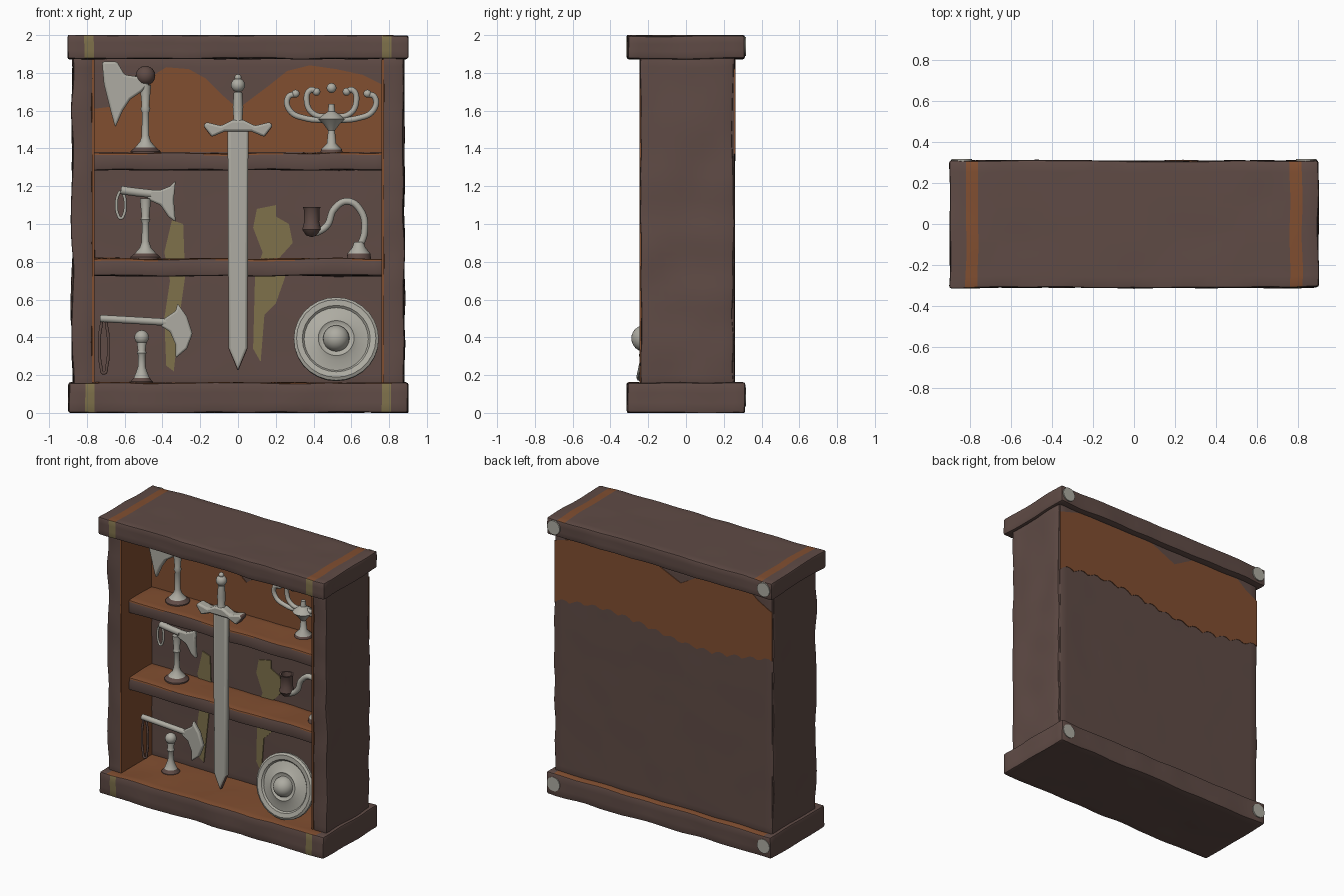
import bpy, bmesh
from math import sin, cos, pi, radians
from mathutils import Vector, Matrix, noise

if "Cube" in bpy.data.objects:
    bpy.data.objects.remove(bpy.data.objects["Cube"])


def material(name, *rgb):
    m = bpy.data.materials.new(name)
    m.use_nodes = True
    m.diffuse_color = (*rgb, 1)
    m.node_tree.nodes["Principled BSDF"].inputs["Base Color"].default_value = (*rgb, 1)
    return m


MATS = [material("dark wood", .115, .07, .06), material("orange wood", .22, .077, .03),
        material("grey metal", .42, .41, .36), material("olive stain", .21, .165, .07)]
WOOD, ORANGE, METAL, OLIVE = range(4)
CM = .01


def finish(bm, name, mat=WOOD, rule=None, bevel=0):
    bmesh.ops.recalc_face_normals(bm, faces=bm.faces)
    bm.normal_update()
    for f in bm.faces:
        f.material_index = rule(f.calc_center_median(), f.normal) if rule else mat
    mesh = bpy.data.meshes.new(name)
    bm.to_mesh(mesh)
    bm.free()
    for m in MATS:
        mesh.materials.append(m)
    ob = bpy.data.objects.new(name, mesh)
    bpy.context.collection.objects.link(ob)
    bpy.ops.object.select_all(action='DESELECT')
    ob.select_set(True)
    bpy.context.view_layer.objects.active = ob
    if bevel:
        mod = ob.modifiers.new("soft edges", 'BEVEL')
        mod.width, mod.segments = bevel, 2
    bpy.ops.object.shade_smooth_by_angle(angle=radians(40))
    return ob


def board(name, lo, hi, rule=None, cuts=(), rough=.008):
    """Worn plank: bevelled box, sliced finely, then pushed about by noise."""
    lo, hi = Vector(lo), Vector(hi)
    bm = bmesh.new()
    bmesh.ops.create_cube(bm, size=1)
    for v in bm.verts:
        v.co = (lo + hi) / 2 + v.co * (hi - lo)
    bmesh.ops.bevel(bm, geom=bm.edges[:], offset=.012, segments=2, profile=.5, affect='EDGES')
    for axis in range(3):
        n = int((hi[axis] - lo[axis]) / .06)
        spots = [lo[axis] + (hi[axis] - lo[axis]) * i / (n + 1) for i in range(1, n + 1)]
        for s in spots + (list(cuts) if axis == 0 else []):
            co, no = Vector(), Vector()
            co[axis], no[axis] = s, 1
            bmesh.ops.bisect_plane(bm, geom=bm.verts[:] + bm.edges[:] + bm.faces[:],
                                   plane_co=co, plane_no=no)
    ob = finish(bm, name, rule=rule)
    for v in ob.data.vertices:
        v.co += noise.noise_vector(v.co * 5) * rough
        v.co.z = min(2, max(0, v.co.z))
    return ob


def plate(name, pts, y, thick, mat, bevel=0, rule=None):
    """Outline in the xz plane, in hundredths, given thickness along y."""
    bm = bmesh.new()
    face = bm.faces.new([bm.verts.new((x * CM, y - thick / 2, z * CM)) for x, z in pts])
    ext = bmesh.ops.extrude_face_region(bm, geom=[face])
    for v in ext["geom"]:
        if isinstance(v, bmesh.types.BMVert):
            v.co.y += thick
    return finish(bm, name, mat, rule, bevel)


def lathe(name, profile, x, y, z, mat=METAL, rule=None, turn=None):
    """Spin (radius, height) pairs, in hundredths, about the upright axis."""
    bm = bmesh.new()
    vs = [bm.verts.new((r * CM, 0, h * CM)) for r, h in profile]
    es = [bm.edges.new(p) for p in zip(vs, vs[1:])]
    bmesh.ops.spin(bm, geom=vs + es, axis=(0, 0, 1), cent=(0, 0, 0), angle=2 * pi, steps=28)
    bmesh.ops.remove_doubles(bm, verts=bm.verts, dist=.0002)
    if turn:
        bm.transform(turn)
    bm.transform(Matrix.Translation((x, y, z)))
    return finish(bm, name, mat, rule)


def ball(name, x, y, z, r, mat=METAL):
    bm = bmesh.new()
    bmesh.ops.create_uvsphere(bm, u_segments=20, v_segments=12, radius=r)
    bm.transform(Matrix.Translation((x, y, z)))
    return finish(bm, name, mat)


def tube(name, pts, y, radius, mat=METAL, closed=False):
    """Round bar along a smooth path in the xz plane, in hundredths."""
    cu = bpy.data.curves.new(name, 'CURVE')
    cu.dimensions, cu.bevel_depth, cu.bevel_resolution = '3D', radius, 3
    cu.use_fill_caps = True
    sp = cu.splines.new('BEZIER')
    sp.bezier_points.add(len(pts) - 1)
    sp.use_cyclic_u, sp.resolution_u = closed, 8
    for p, (x, z) in zip(sp.bezier_points, pts):
        p.co = (x * CM, y, z * CM)
        p.handle_left_type = p.handle_right_type = 'AUTO'
    ob = bpy.data.objects.new(name, cu)
    bpy.context.collection.objects.link(ob)
    cu.materials.append(MATS[mat])
    bpy.ops.object.select_all(action='DESELECT')
    ob.select_set(True)
    bpy.context.view_layer.objects.active = ob
    bpy.ops.object.convert(target='MESH')
    bpy.ops.object.shade_smooth_by_angle(angle=radians(40))


# Case: slabs with painted bands, sides, back and shelves
def slab_rule(c, n):
    a = abs(c.x)
    if n.z > .5 and c.z > 1 and .76 < a < .82:
        return ORANGE
    if n.z > .5 and c.z < 1 and a < .86:
        return ORANGE
    return OLIVE if n.y < -.5 and .76 < a < .81 else WOOD


def shelf_rule(c, n):
    chipped = n.y < -.3 and n.z > .2 and sin(c.x * 9 + c.z) > -.2
    return ORANGE if n.z > .5 or chipped else WOOD


bands = [s * b for s in (-1, 1) for b in (.76, .81, .82)]
board("base_slab", (-.9, -.31, 0), (.9, .31, .16), slab_rule, bands)
board("top_slab", (-.9, -.31, 1.875), (.9, .31, 2), slab_rule, bands)
board("back_panel", (-.87, .1, .14), (.87, .258, 1.89), rough=.002)
for i, z in enumerate((.725, 1.285)):
    board(f"shelf_{i + 1}", (-.78, -.16, z), (.78, .12, z + .092), shelf_rule)
for s, side in ((-1, "right"), (1, "left")):
    xs = sorted((s * .768, s * .878))
    board(side + "_side", (xs[0], -.24, .14), (xs[1], .25, 1.89),
          lambda c, n, s=s: ORANGE if n.x * s < -.5 else WOOD, rough=.012)
    trim = sorted((s * 76, s * 77.2))
    plate(side + "_lining", [(trim[0], 16), (trim[1], 16), (trim[1], 187), (trim[0], 187)],
          -.07, .35, ORANGE)
    # Worn metal spots on the rear slab ends
    for z, level in ((.085, "lower"), (1.94, "upper")):
        lathe(f"{side}_{level}_spot", [(0, 0), (5, 0), (5, 1.6), (0, 1.6)], s * .84, .302, z,
              turn=Matrix.Rotation(-pi / 2, 4, 'X'))

# Painted wear on the back panel
plate("inner_orange_wear", [(-76, 138), (76, 138), (76, 174), (66, 179), (52, 182), (38, 184),
      (26, 181), (16, 173), (8, 167), (0, 161), (-8, 168), (-17, 177), (-26, 182), (-38, 183),
      (-46, 178), (-60, 172), (-68, 162), (-76, 161)], .098, .008, ORANGE)
drips = [(87 - 3 * i, 137 + 4 * sin(i * .12) + 3 * abs(sin(i * .75))) for i in range(59)]
plate("rear_orange_wear", drips + [(-87, 176), (-76, 182), (-70, 187), (-30, 187), (-14, 178),
      (6, 187), (70, 187), (87, 182)], .258, .008, ORANGE)
plate("right_stain", [(-38, 25), (-34, 22), (-30, 58), (-28, 72), (-29, 100), (-35, 102),
      (-39, 85), (-36, 70), (-39, 50)], .098, .008, OLIVE)
plate("left_stain", [(8, 34), (12, 27), (14, 52), (20, 58), (25, 72), (20, 80), (29, 90),
      (27, 100), (20, 104), (20, 110), (10, 108), (8, 98), (13, 85), (9, 72)], .098, .008, OLIVE)

# Sword hung in front of the shelves
SY = -.19
plate("sword_blade", [(-5.5, 152), (-5, 34), (0, 22), (5, 34), (5.5, 152)], SY, .045, METAL, .014,
      lambda c, n: WOOD if n.z < -.2 else METAL)
guard = [(0, 149), (7, 149), (14, 146), (18.5, 152), (17, 154), (9, 152), (3, 155)]
plate("sword_guard", guard + [(-x, z) for x, z in guard[:0:-1]], SY, .07, METAL, .012,
      lambda c, n: WOOD if abs(c.x) > .15 else METAL)
lathe("sword_grip", [(0, 0), (3.5, 0), (2.4, 3), (2.8, 9), (2.2, 17), (0, 17)], 0, SY, 1.53)
ball("sword_pommel", 0, SY, 1.735, .037)
ball("sword_pommel_tip", 0, SY, 1.775, .018)

# Display stands
for name, x, y, z, height, foot in (("upper", -.49, .01, 1.375, 36, 8), ("middle", -.49, 0, .815, 32, 8),
                                    ("lower", -.51, -.04, .155, 25, 6)):
    lathe(name + "_stand", [(0, 0), (foot, 0), (foot, 1), (foot * .7, 3), (3, 6), (2, 9),
          (1.9, height * .6), (2.6, height * .65), (2, height * .7), (3, height), (0, height)],
          x, y, z, rule=lambda c, n, z=z: WOOD if c.z < z + .04 else METAL)

# Upper axe
plate("upper_axe_head", [(-72, 186), (-71, 174), (-68, 162), (-65, 151), (-61, 160), (-57, 166),
      (-51, 170), (-47, 174), (-47, 181), (-53, 178), (-60, 179), (-64, 186)], 0, .04, METAL, .012)
ball("upper_axe_socket", -.49, .01, 1.785, .052, WOOD)

# Middle axe
plate("middle_axe_head", [(-48, 118), (-41, 118), (-36, 120), (-33, 123), (-34, 113), (-33, 101),
      (-37, 104), (-41, 110), (-48, 113)], 0, .035, METAL, .01)
tube("middle_axe_haft", [(-62, 118), (-55, 117), (-46, 116)], 0, .023)

# Lower axe
plate("lower_axe_head", [(-39, 50), (-33, 54), (-32, 58), (-27, 51), (-24, 42), (-27, 34),
      (-33, 29), (-33, 36), (-36, 43), (-41, 46)], -.05, .035, METAL, .01)
tube("lower_axe_haft", [(-73, 50), (-55, 49), (-38, 48)], -.05, .02)
ball("lower_stand_knob", -.51, -.04, .4, .038)

# Wrist loops on the two hafts
for name, x, z, y, h in (("middle", -62, 110, 0, 7), ("lower", -71, 35, -.05, 14)):
    tube(name + "_axe_loop", [(x + 2.3 * sin(t * pi / 4), z + h * cos(t * pi / 4)) for t in range(8)],
         y, .008, METAL if name == "middle" else WOOD, True)

# Branched candle holder
HX, HY = 49.5, .04
lathe("candle_holder_body", [(0, 0), (6, 0), (5.5, 2), (2.5, 5), (1.8, 12), (4, 15), (7, 18),
      (5, 20), (2, 22), (1.5, 26), (0, 26)], HX * CM, HY, 1.375,
      rule=lambda c, n: WOOD if c.z < 1.4 else METAL)
ball("candle_holder_knob", HX * CM, HY, 1.72, .026)
for s, side in ((-1, "right"), (1, "left")):
    for part, arm in (("outer", [(0, 155), (14, 156), (22, 160), (23, 167), (19, 169)]),
                      ("inner", [(0, 157), (9, 158), (13, 164), (11, 171), (8, 170)])):
        tube(f"{side}_{part}_arm", [(HX + s * x, z) for x, z in arm], HY, .016)
        ball(f"{side}_{part}_arm_end", (HX + s * arm[-1][0]) * CM, HY, arm[-1][1] * CM, .021)

# Curved pipe on its rest
lathe("pipe_bowl", [(0, 0), (3, 1), (5, 4), (4, 8), (4.2, 15), (4.8, 16), (3.6, 16), (3.2, 9),
      (0, 8)], .39, 0, .93, WOOD)
tube("pipe_stem", [(41, 95), (47, 99), (51, 108), (58, 112), (65, 107), (67, 96), (64, 87)], 0, .019)
lathe("pipe_rest", [(0, 0), (6.5, 0), (6, 3), (3.5, 6), (2.5, 9), (0, 9)], .64, 0, .815,
      rule=lambda c, n: WOOD if c.z < .835 else METAL)

# Round shield leaning back, with a domed boss
dome = [(7 * cos(t * pi / 12), 2 + 7 * sin(t * pi / 12)) for t in range(7)]
lathe("shield", [(0, -2), (21, -2), (22.5, -1), (22.5, 1), (21, 2), (18, 1.6), (17, .4), (12, 1.6),
      (9.5, 3), (8, 2)] + dome, .52, -.2, .39, turn=Matrix.Rotation(radians(78), 4, 'X'))
